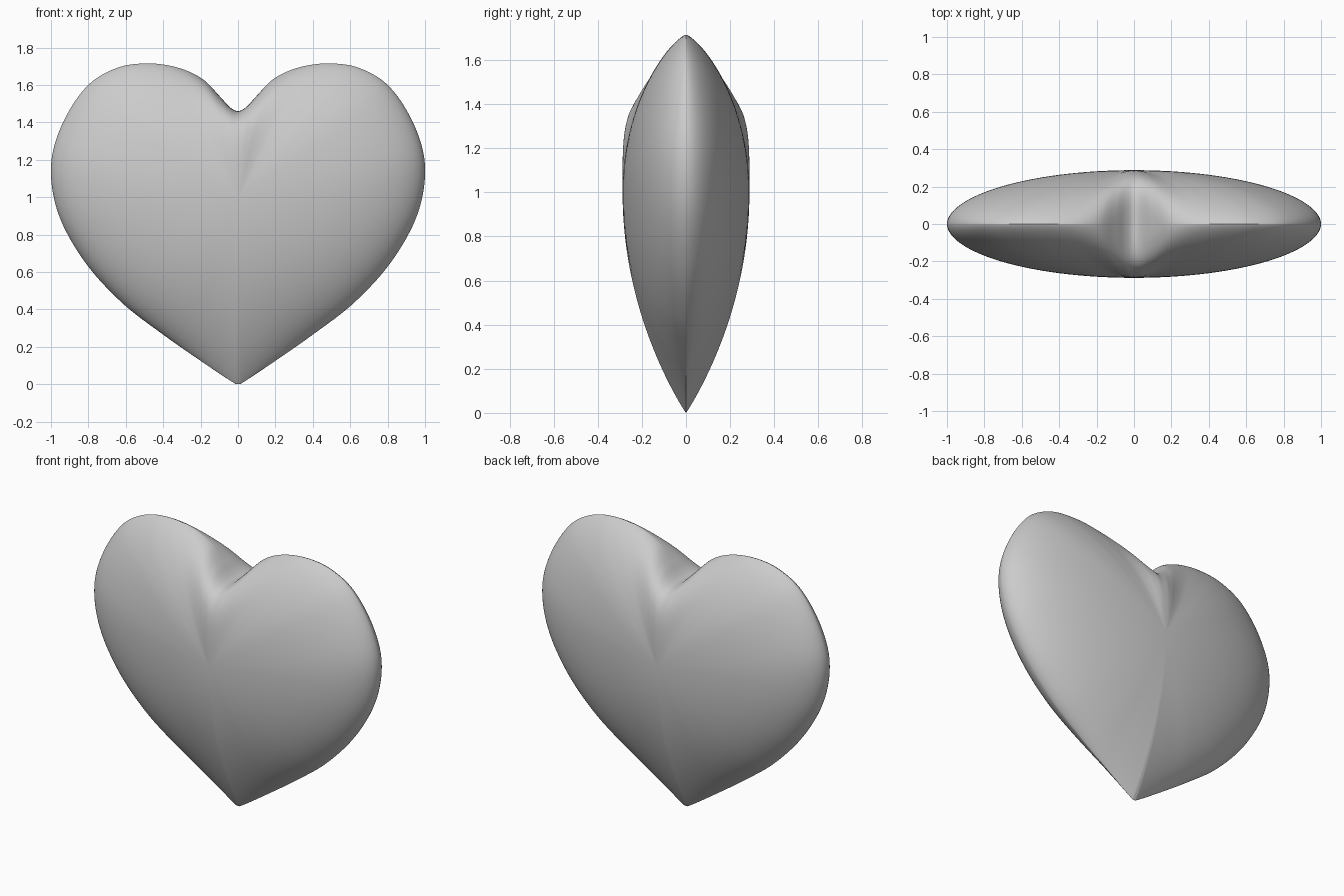
import bpy, bmesh, math
from mathutils import Vector

if "Cube" in bpy.data.objects:
    bpy.data.objects.remove(bpy.data.objects["Cube"])

CENTRE_Z, HALF_DEPTH = 1.0, 0.288
STEPS, RINGS = 8, 36

# right half of the outline from notch to tip: x, z, fullness power, edge power
HALF = [(0, 1.46, 4, .25), (.045, 1.483, 3.8, .29), (.1, 1.542, 3.2, .42),
        (.19, 1.632, 2.5, .6), (.32, 1.692, 2.1, .72), (.48, 1.715, 2, .75),
        (.65, 1.69, 2, .72), (.81, 1.59, 2, .64), (.94, 1.39, 2, .56),
        (1.0, 1.165, 2, .52), (.96, .91, 2, .52), (.82, .655, 2, .53),
        (.62, .435, 2, .57), (.4, .265, 2, .65), (.2, .125, 2, .8),
        (.04, .018, 2, .93), (0, 0, 2, .95)]
keys = [Vector(k) for k in HALF]
keys += [Vector((-k[0], *k[1:])) for k in HALF[-2:0:-1]]


def spline(a, b, c, d, t):
    return 0.5 * (2 * b + (c - a) * t + (2 * a - 5 * b + 4 * c - d) * t ** 2
                  + (3 * b - a - 3 * c + d) * t ** 3)


n = len(keys)
outline = [spline(keys[i - 1], keys[i], keys[(i + 1) % n], keys[(i + 2) % n], j / STEPS)
           for i in range(n) for j in range(STEPS)]

# inflated heart: concentric outlines, puffed forward and backward
bm = bmesh.new()
rim = [bm.verts.new((k[0], 0, k[1])) for k in outline]
for side in (-1, 1):
    prev = rim
    for r in range(1, RINGS):
        s = math.cos(math.pi / 2 * (r / RINGS) ** 1.2)
        ring = [bm.verts.new((k[0] * s,
                              side * HALF_DEPTH * (1 - s ** k[2]) ** k[3],
                              CENTRE_Z + (k[1] - CENTRE_Z) * s)) for k in outline]
        for i in range(len(ring)):
            j = (i + 1) % len(ring)
            bm.faces.new((prev[i], prev[j], ring[j], ring[i]))
        prev = ring
    pole = bm.verts.new((0, side * HALF_DEPTH, CENTRE_Z))
    for i in range(len(prev)):
        bm.faces.new((prev[i], prev[(i + 1) % len(prev)], pole))

# relax the puffed surface slightly, keeping the rim
free = [v for v in bm.verts if v not in set(rim)]
for _ in range(3):
    bmesh.ops.smooth_vert(bm, verts=free, factor=0.3, use_axis_x=True,
                          use_axis_y=True, use_axis_z=True)
bmesh.ops.recalc_face_normals(bm, faces=bm.faces)

mesh = bpy.data.meshes.new("heart")
bm.to_mesh(mesh)
bm.free()
mesh.shade_smooth()
heart = bpy.data.objects.new("heart", mesh)
bpy.context.collection.objects.link(heart)
